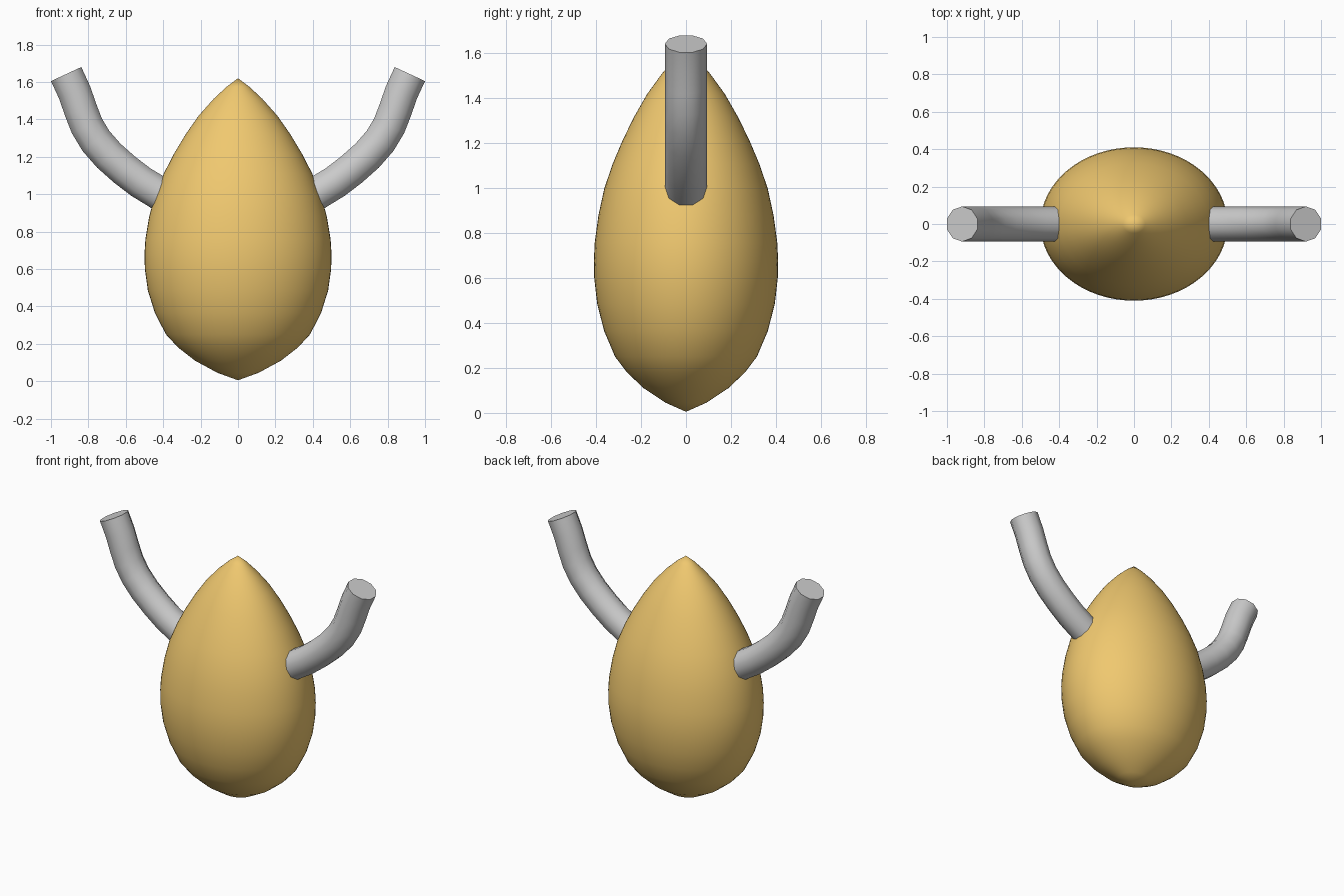
import bpy, bmesh, math
from mathutils import Vector

if "Cube" in bpy.data.objects:
    bpy.data.objects.remove(bpy.data.objects["Cube"])


def loft(name, rings, closed_tips=False):
    """Skin consecutive rings of points; a one-point ring is a tip."""
    bm = bmesh.new()
    loops = [[bm.verts.new(p) for p in ring] for ring in rings]
    for a, b in zip(loops, loops[1:]):
        n = max(len(a), len(b))
        for i in range(n):
            j = (i + 1) % n
            if len(a) == 1:
                bm.faces.new((a[0], b[j], b[i]))
            elif len(b) == 1:
                bm.faces.new((a[i], a[j], b[0]))
            else:
                bm.faces.new((a[i], a[j], b[j], b[i]))
    for ring in (loops[0], loops[-1]):
        if len(ring) > 2:
            bm.faces.new(ring)
    bmesh.ops.recalc_face_normals(bm, faces=bm.faces[:])
    mesh = bpy.data.meshes.new(name)
    bm.to_mesh(mesh)
    bm.free()
    obj = bpy.data.objects.new(name, mesh)
    bpy.context.collection.objects.link(obj)
    bpy.ops.object.select_all(action='DESELECT')
    obj.select_set(True)
    bpy.context.view_layer.objects.active = obj
    bpy.ops.object.shade_smooth_by_angle(angle=math.radians(50))
    return obj


# Teardrop body: lathe profile (half width, height), flattened in depth
profile = [(0, 0.005), (0.11, 0.045), (0.23, 0.11), (0.32, 0.18), (0.385, 0.25),
           (0.444, 0.364), (0.482, 0.485), (0.498, 0.60), (0.5, 0.68),
           (0.495, 0.76), (0.475, 0.88), (0.443, 1.0), (0.397, 1.11),
           (0.343, 1.215), (0.28, 1.32), (0.21, 1.42), (0.13, 1.51),
           (0.06, 1.575), (0, 1.62)]
SIDES, DEPTH = 64, 0.82
rings = []
for r, z in profile:
    n = SIDES if r else 1
    rings.append([(r * math.cos(math.tau * i / n),
                   DEPTH * r * math.sin(math.tau * i / n), z) for i in range(n)])
body = loft("body", rings)
gold = bpy.data.materials.new("gold")
gold.diffuse_color = (0.87, 0.58, 0.16, 1)
gold.use_nodes = True
gold.node_tree.nodes["Principled BSDF"].inputs["Base Color"].default_value = gold.diffuse_color
body.data.materials.append(gold)

# Raised arms: ten-sided tubes swept along a bent path, one per side
path = [(0.36, 0.965), (0.433, 1.012), (0.52, 1.065), (0.605, 1.13),
        (0.69, 1.205), (0.76, 1.285), (0.808, 1.365), (0.841, 1.45),
        (0.874, 1.545), (0.919, 1.642)]
RADIUS, ARM_SIDES = 0.094, 10


def arm(name, side):
    pts = [Vector((side * x, 0, z)) for x, z in path]
    rings = []
    for k, p in enumerate(pts):
        t = (pts[min(k + 1, len(pts) - 1)] - pts[max(k - 1, 0)]).normalized()
        across = Vector((0, 1, 0))
        up = t.cross(across)
        rings.append([p + RADIUS * (across * math.cos(math.tau * i / ARM_SIDES)
                                    + up * math.sin(math.tau * i / ARM_SIDES))
                      for i in range(ARM_SIDES)])
    return loft(name, rings)


arm("right_arm", 1)
arm("left_arm", -1)
